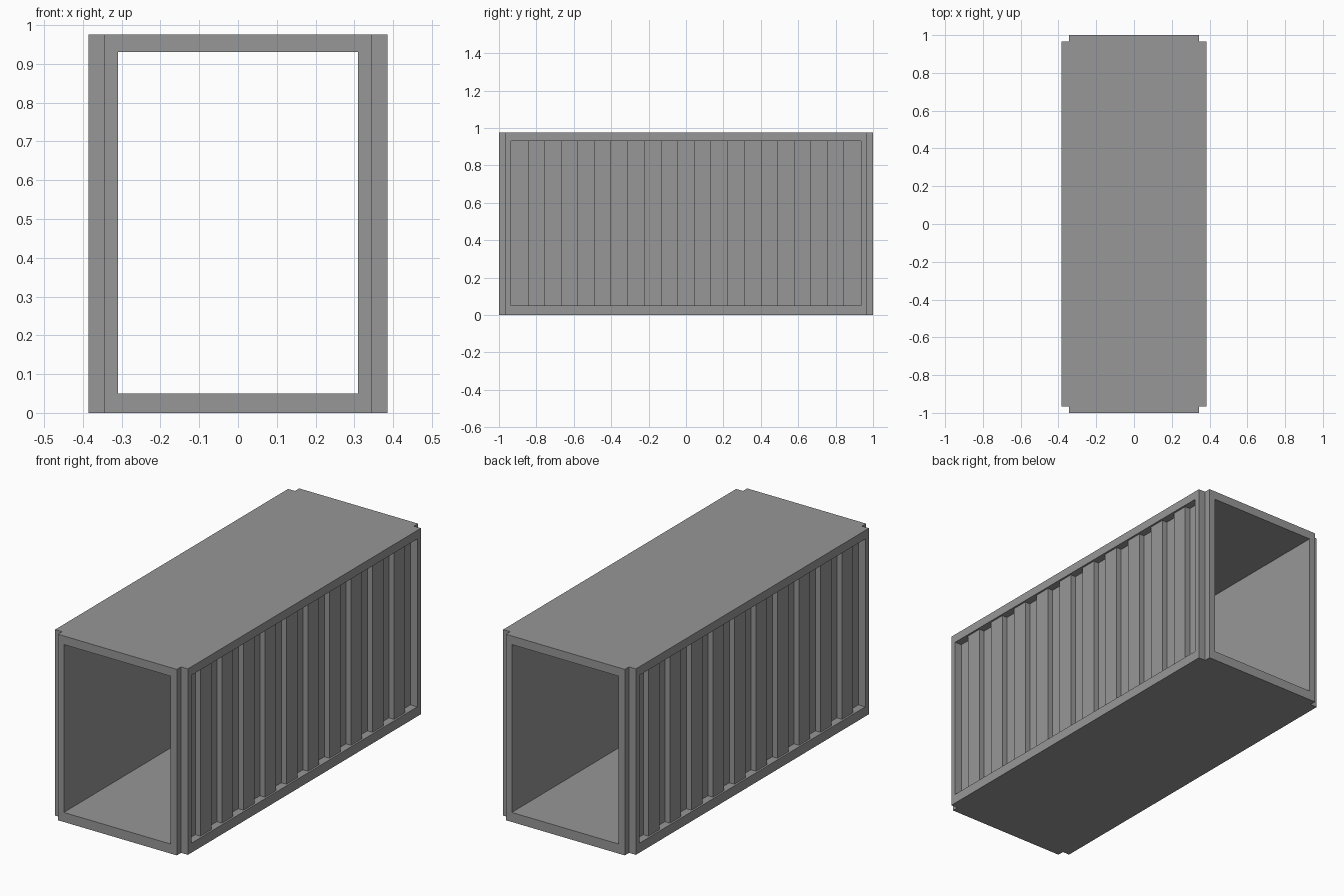
import bpy

cube = bpy.data.objects.get("Cube")
if cube:
    bpy.data.objects.remove(cube, do_unlink=True)

grey = bpy.data.materials.new("container grey")
grey.use_nodes = True
COLOUR = (0.31, 0.31, 0.31, 1)
grey.diffuse_color = COLOUR
grey.node_tree.nodes["Principled BSDF"].inputs["Base Color"].default_value = COLOUR

# Main dimensions
HX, HY, HEIGHT = 0.385, 1.0, 0.975      # outer half sizes and height
NX, NY = 0.345, 0.965                   # corner notch position
INNER_X, SIDE_Y = 0.31, 0.935           # half sizes of end and side openings
FLOOR, CEILING = 0.05, 0.93
GROOVE_X, RIB_X = 0.345, 0.375          # corrugation depths


def prism(name, outline, z0, z1):
    """Extrude a plan outline (counter-clockwise) from z0 to z1."""
    n = len(outline)
    verts = [(x, y, z) for z in (z0, z1) for x, y in outline]
    faces = [tuple(reversed(range(n))), tuple(range(n, 2 * n))]
    faces += [(i, (i + 1) % n, (i + 1) % n + n, i + n) for i in range(n)]
    mesh = bpy.data.meshes.new(name)
    mesh.from_pydata(verts, [], faces)
    mesh.materials.append(grey)
    obj = bpy.data.objects.new(name, mesh)
    bpy.context.collection.objects.link(obj)
    return obj


def turned(outline, sx, sy):
    """Mirror an outline, keeping it counter-clockwise."""
    pts = [(x * sx, y * sy) for x, y in outline]
    return pts if sx * sy > 0 else pts[::-1]


# Floor and roof slabs with notched corners
slab = []
for sx, sy in ((1, 1), (-1, 1), (-1, -1), (1, -1)):
    corner = [(HX, NY), (NX, NY), (NX, HY)]
    if sx * sy < 0:
        corner.reverse()
    slab += [(x * sx, y * sy) for x, y in corner]
prism("floor", slab, 0, FLOOR)
prism("roof", slab, CEILING, HEIGHT)

# Notched corner posts
post = [(INNER_X, SIDE_Y), (HX, SIDE_Y), (HX, NY), (NX, NY), (NX, HY), (INNER_X, HY)]
for sx, side in ((1, "left"), (-1, "right")):
    for sy, end in ((-1, "front"), (1, "back")):
        prism(f"{end}_{side}_post", turned(post, sx, sy), FLOOR, CEILING)

# Corrugated side walls: alternate grooves and ribs, smooth inside
SEGMENTS = 21
step = 2 * SIDE_Y / SEGMENTS
wall = [(INNER_X, SIDE_Y), (INNER_X, -SIDE_Y)]
for i in range(SEGMENTS):
    depth = RIB_X if i % 2 else GROOVE_X
    y = -SIDE_Y + i * step
    wall += [(depth, y), (depth, y + step)]
for sx, side in ((1, "left"), (-1, "right")):
    prism(f"{side}_corrugated_wall", turned(wall, sx, 1), FLOOR, CEILING)
